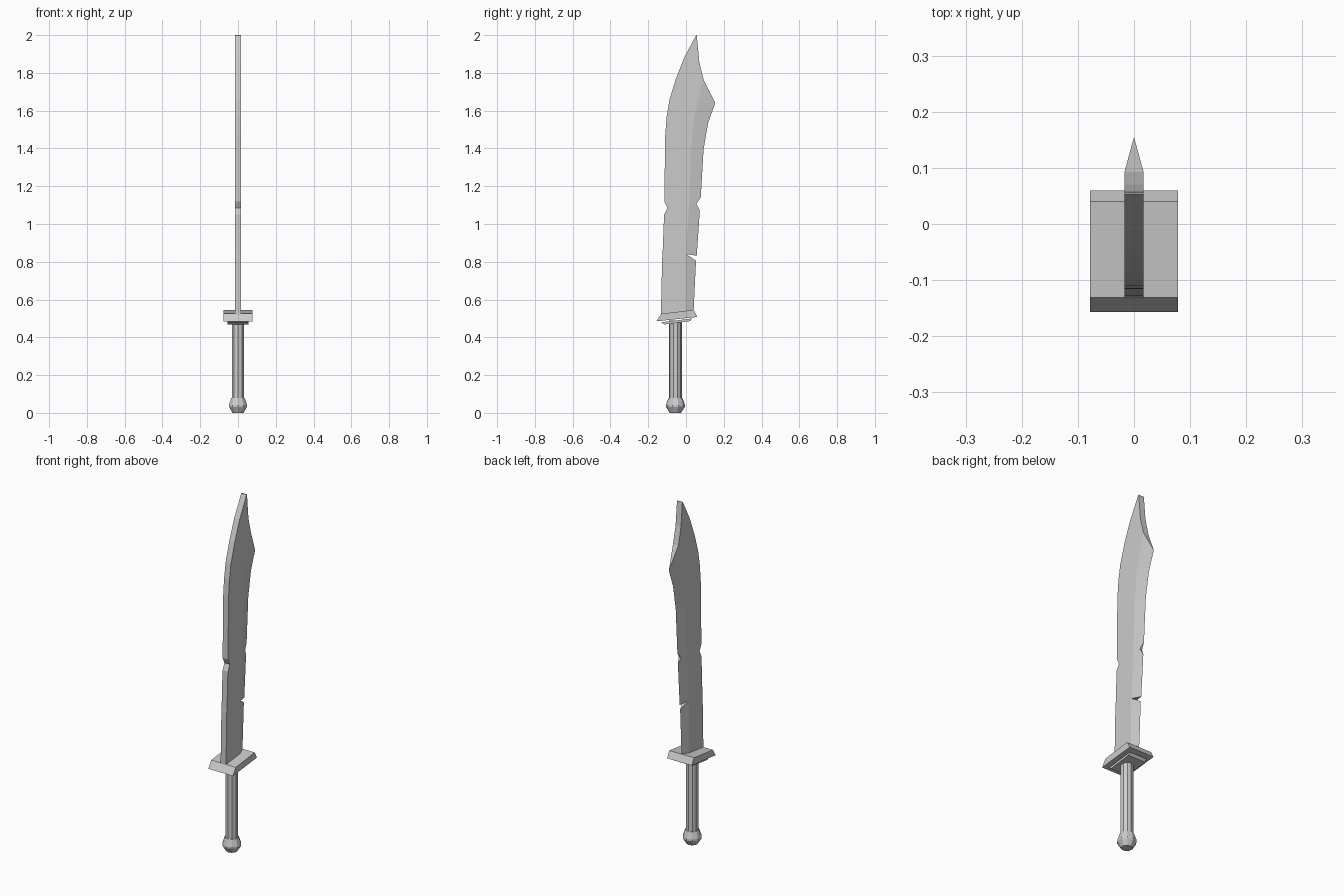
import bpy, bmesh, math

HALF = 0.017      # half thickness of the blade
AXIS_Y = -0.056   # centre line of the handle


def finish(bm, name):
    bmesh.ops.remove_doubles(bm, verts=bm.verts, dist=0.0002)
    bmesh.ops.recalc_face_normals(bm, faces=bm.faces)
    mesh = bpy.data.meshes.new(name)
    bm.to_mesh(mesh)
    bm.free()
    obj = bpy.data.objects.new(name, mesh)
    bpy.context.collection.objects.link(obj)
    return obj


def loft(name, rings):
    """Skin a stack of equal-length closed rings and cap both ends."""
    bm = bmesh.new()
    rows = [[bm.verts.new(p) for p in ring] for ring in rings]
    n = len(rows[0])
    for a, b in zip(rows, rows[1:]):
        for i in range(n):
            j = (i + 1) % n
            bm.faces.new((a[i], a[j], b[j], b[i]))
    bm.faces.new(rows[0])
    bm.faces.new(rows[-1])
    return finish(bm, name)


def prism(name, profile, half_x):
    return loft(name, [[(x, y, z) for y, z in profile] for x in (-half_x, half_x)])


def turned(name, profile, sides):
    step = 2 * math.pi / sides
    return loft(name, [[(r * math.cos(step * (i + 0.5)),
                         AXIS_Y + r * math.sin(step * (i + 0.5)), z)
                        for i in range(sides)] for r, z in profile])


# Blade: spine (y, z), bevel ridge (y, z), cutting edge (y, z), edge half width
sections = [
    (-0.133, 0.515, -0.003, 0.53, 0.040, 0.535, 0),
    (-0.127, 0.78, -0.003, 0.80, 0.053, 0.805, 0),
    (-0.126, 0.82, -0.002, 0.835, 0.030, 0.822, 0.007),
    (-0.125, 0.83, -0.001, 0.84, 0.000, 0.840, HALF),
    (-0.124, 0.84, 0.000, 0.845, 0.057, 0.832, 0),
    (-0.116, 1.05, 0.014, 1.06, 0.073, 1.07, 0),
    (-0.098, 1.085, 0.016, 1.105, 0.055, 1.107, 0.007),
    (-0.115, 1.12, 0.018, 1.15, 0.078, 1.14, 0),
    (-0.110, 1.47, 0.027, 1.40, 0.093, 1.395, 0),
    (-0.102, 1.57, 0.040, 1.54, 0.117, 1.535, 0),
    (-0.087, 1.66, 0.060, 1.64, 0.155, 1.64, 0),
    (-0.055, 1.765, 0.092, 1.765, 0.093, 1.765, HALF),
    (-0.010, 1.88, 0.068, 1.86, 0.070, 1.86, HALF),
    (0.053, 1.998, 0.055, 1.999, 0.057, 2.0, HALF),
]
loft("blade", [[(HALF, sy, sz), (HALF, ry, rz), (e, ey, ez),
                (-e, ey, ez), (-HALF, ry, rz), (-HALF, sy, sz)]
               for sy, sz, ry, rz, ey, ez, e in sections])

# Tilted cross guard with a smaller plate beneath
prism("guard", [(-0.157, 0.485), (-0.131, 0.525), (0.040, 0.545), (0.060, 0.508)], 0.078)
prism("guard_lower_plate", [(-0.130, 0.480), (0.032, 0.500), (0.022, 0.486), (-0.115, 0.468)], 0.055)

# Faceted grip and pommel
turned("grip", [(0.034, 0.07), (0.034, 0.49)], 10)
turned("pommel", [(0.030, 0.0), (0.050, 0.032), (0.050, 0.042), (0.037, 0.08)], 10)
